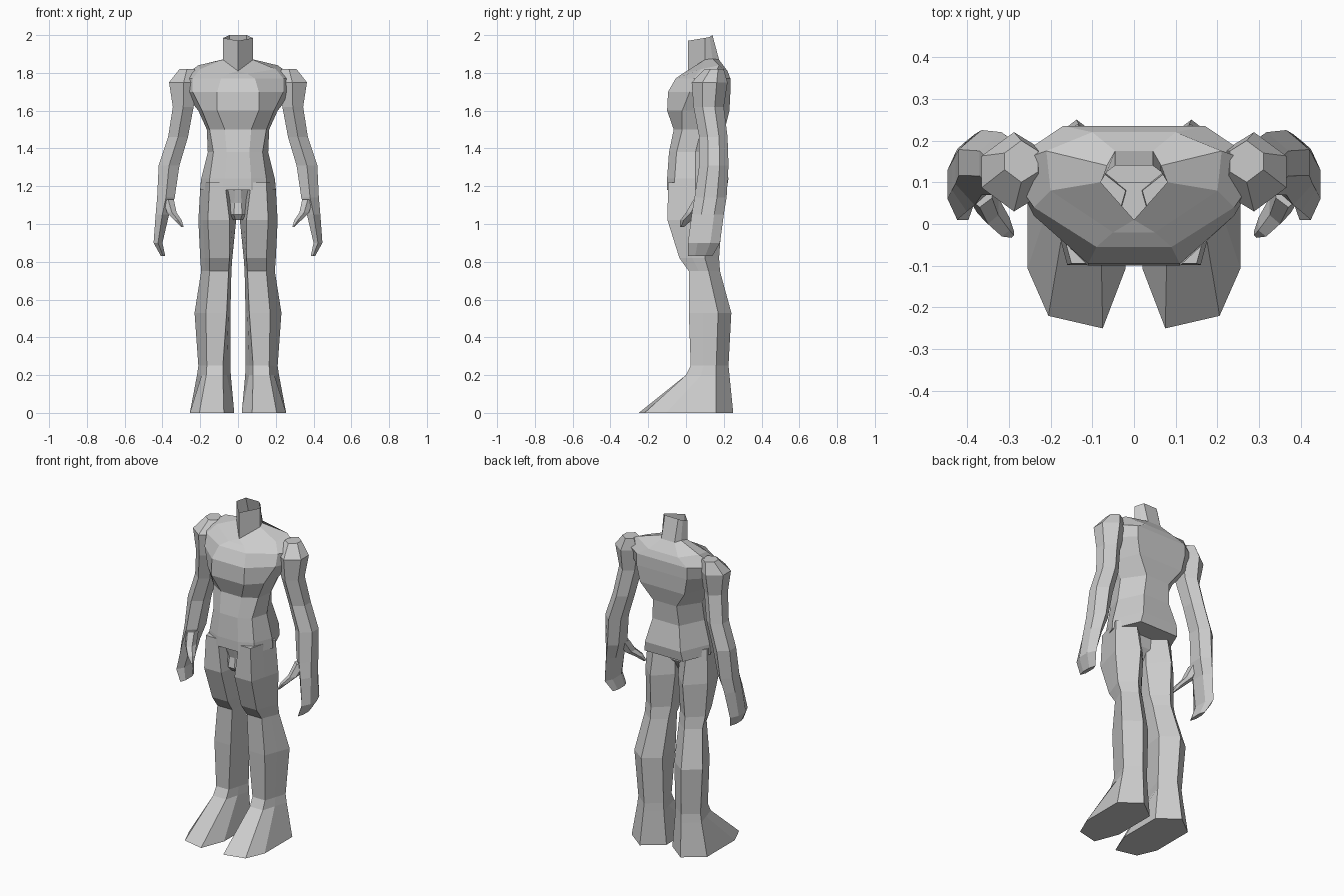
import bpy
import bmesh

if "Cube" in bpy.data.objects:
    bpy.data.objects.remove(bpy.data.objects["Cube"])

grey = bpy.data.materials.new("clay_grey")
grey.diffuse_color = (0.6, 0.6, 0.6, 1)
grey.use_nodes = True
grey.node_tree.nodes["Principled BSDF"].inputs["Base Color"].default_value = grey.diffuse_color


def loft(name, rings, cap_start=True, cap_end=True, mirror=False):
    """Skin a stack of equal-sized rings with flat faces."""
    bm = bmesh.new()
    rows = [[bm.verts.new(p) for p in ring] for ring in rings]
    n = len(rows[0])
    for a, b in zip(rows, rows[1:]):
        for i in range(n):
            j = (i + 1) % n
            bm.faces.new((a[i], a[j], b[j], b[i]))
    if cap_start:
        bm.faces.new(rows[0])
    if cap_end:
        bm.faces.new(rows[-1])
    bmesh.ops.remove_doubles(bm, verts=bm.verts[:], dist=0.0005)
    bmesh.ops.recalc_face_normals(bm, faces=bm.faces[:])
    mesh = bpy.data.meshes.new(name)
    bm.to_mesh(mesh)
    bm.free()
    mesh.materials.append(grey)
    ob = bpy.data.objects.new(name, mesh)
    bpy.context.collection.objects.link(ob)
    if mirror:
        mod = ob.modifiers.new("mirror", 'MIRROR')
        mod.use_mirror_merge = False
    return ob


def symmetric(half):
    """Complete a half ring by reflecting it across x = 0."""
    return half + [(-x, y, z) for x, y, z in reversed(half)]


# Torso from pelvis to open neck: front, front side, flank, back points
level_rows = [
    (1.18, (.07, -.10), (.155, -.06), (.20, .05), (.13, .215)),
    (1.24, (.07, -.10), (.15, -.06), (.195, .05), (.12, .225)),
    (1.38, (.06, -.09), (.13, -.05), (.16, .05), (.09, .195)),
    (1.50, (.07, -.065), (.15, -.02), (.165, .08), (.08, .205)),
    (1.60, (.11, -.10), (.19, -.02), (.21, .08), (.15, .23)),
    (1.70, (.11, -.095), (.24, .02), (.29, .12), (.17, .235)),
    (1.77, (.09, -.055), (.24, .04), (.31, .14), (.17, .235)),
]
torso = [symmetric([(x, y, z) for x, y in pts]) for z, *pts in level_rows]
torso += [symmetric(h) for h in (
    [(.05, -.02, 1.795), (.20, .08, 1.82), (.21, .175, 1.84), (.10, .22, 1.81)],
    [(0, .01, 1.81), (.08, .10, 1.87), (.065, .14, 1.875), (.045, .175, 1.87)],
    [(0, .01, 1.97), (.08, .10, 1.985), (.065, .125, 1.99), (.045, .14, 2.0)],
)]
loft("torso", torso, cap_end=False)


# Legs with pointed calves and wedge feet
def leg_ring(z, x_in, x_out, fx_in, fx_out, y_front, y_side, y_back, flare=0):
    t = .5 + .5 * flare
    y_mid = y_front + (.5 - .15 * flare) * (y_side - y_front)
    return [(fx_in, y_front, z),
            (fx_out, y_front + .03 * flare, z),
            (fx_out + (x_out - fx_out) * t, y_mid, z),
            (x_out, y_side, z),
            ((x_in + x_out) / 2, y_back, z),
            (x_in, y_side, z),
            (fx_in + (x_in - fx_in) * t, y_mid, z)]


loft("leg", [leg_ring(*r) for r in (
    (1.22, .02, .198, .07, .15, -.095, .08, .15),
    (1.02, .01, .21, .045, .16, -.098, .09, .19),
    (.82, .03, .20, .045, .15, -.035, .10, .175),
    (.75, .035, .195, .05, .15, .015, .12, .18),
    (.53, .04, .23, .06, .17, .015, .17, .24),
    (.25, .04, .21, .08, .165, .025, .16, .225),
    (.20, .038, .217, .08, .168, 0, .16, .23),
    (0, .02, .255, .075, .205, -.25, .16, .25, 1),
)], mirror=True)

# Recessed pelvis wedge between the thighs
loft("pelvis_wedge", [symmetric([(a, yf, z), (b, yf + .03, z), (b, yb, z)])
                      for z, a, b, yf, yb in (
    (1.20, .015, .07, -.08, .10),
    (1.11, .018, .055, -.055, .10),
    (1.05, .022, .04, -.065, .06),
    (1.02, .012, .025, -.04, .03),
)])


# Arms from shoulder cap to curled fingers
def arm_ring(z, x_in, x_out, y_front, y_back):
    d, m = y_back - y_front, (x_in + x_out) / 2
    return [(m, y_front, z), (x_out, y_front + .3 * d, z),
            (x_out, y_front + .7 * d, z), (m, y_back, z),
            (x_in, y_front + .75 * d, z), (x_in, y_front + .25 * d, z)]


loft("arm", [arm_ring(*r) for r in (
    (1.82, .23, .31, .10, .20),
    (1.75, .21, .365, .03, .22),
    (1.62, .235, .345, .04, .20),
    (1.46, .265, .37, .07, .22),
    (1.31, .31, .42, .07, .225),
    (1.14, .335, .428, .045, .215),
    (1.05, .365, .436, .03, .20),
    (.90, .40, .447, .01, .18),
    (.83, .385, .408, .01, .14),
)], mirror=True)

# Thumbs reaching forward and inward
loft("thumb", [arm_ring(*r) for r in (
    (1.13, .34, .40, .04, .13),
    (1.06, .325, .375, .0, .085),
    (1.02, .298, .335, -.03, .03),
    (.985, .288, .30, -.033, -.01),
)], mirror=True)
